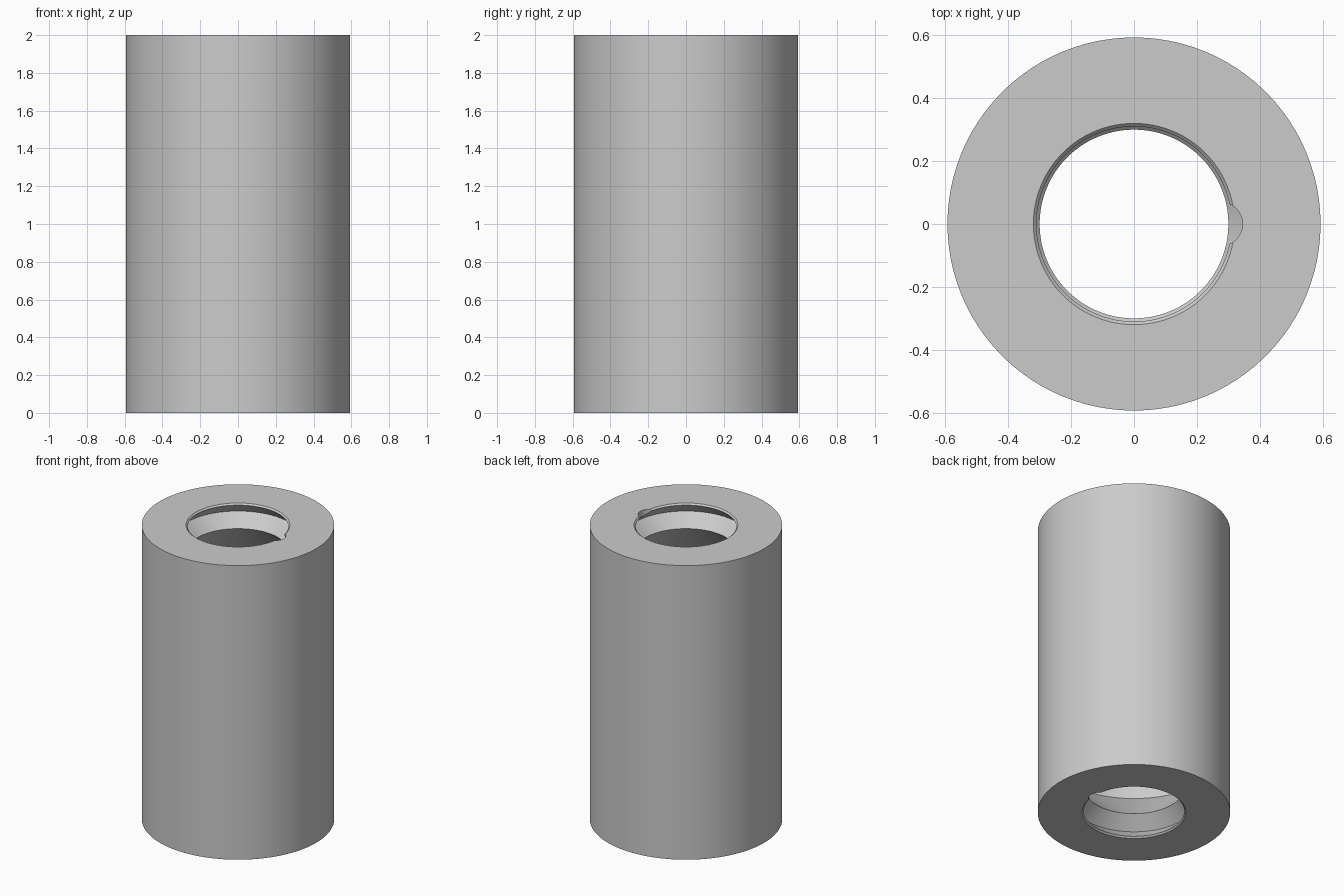
import bpy, bmesh, math

SEGMENTS = 96
HEIGHT = 2.0
OUTER = 0.593

cube = bpy.data.objects.get("Cube")
if cube:
    bpy.data.objects.remove(cube, do_unlink=True)

grey = bpy.data.materials.new("light_grey")
grey.use_nodes = True
colour = (0.6, 0.6, 0.6, 1)
grey.diffuse_color = colour
grey.node_tree.nodes["Principled BSDF"].inputs["Base Color"].default_value = colour

# Half profile as (radius, depth below the end face):
# outer edge, rim chamfer, lip, V groove, ridge, wide inner chamber
half = [(OUTER, 0), (0.32, 0), (0.31, 0.01), (0.385, 0.085),
        (0.30, 0.165), (0.55, 0.417)]
upper = [(r, HEIGHT - d) for r, d in half]
lower = [(r, d) for r, d in reversed(half)]


def lathe(name, profile):
    """Revolve a closed profile around the z axis."""
    bm = bmesh.new()
    rings = []
    for i in range(SEGMENTS):
        a = 2 * math.pi * i / SEGMENTS
        rings.append([bm.verts.new((r * math.cos(a), r * math.sin(a), z))
                      for r, z in profile])
    n = len(profile)
    for i, ring in enumerate(rings):
        nxt = rings[(i + 1) % SEGMENTS]
        for j in range(n):
            k = (j + 1) % n
            bm.faces.new((ring[j], nxt[j], nxt[k], ring[k]))
    bmesh.ops.recalc_face_normals(bm, faces=bm.faces)
    mesh = bpy.data.meshes.new(name)
    bm.to_mesh(mesh)
    bm.free()
    mesh.materials.append(grey)
    obj = bpy.data.objects.new(name, mesh)
    bpy.context.collection.objects.link(obj)
    return obj


sleeve = lathe("sleeve", upper + lower)

# Rounded notch through the lip at each end, on the +x side
for end, z in (("top", HEIGHT), ("bottom", 0)):
    bpy.ops.mesh.primitive_cylinder_add(vertices=48, radius=0.07, depth=0.18,
                                        location=(0.275, 0, z))
    cutter = bpy.context.object
    cutter.name = end + "_notch_cutter"
    cutter.data.materials.append(grey)
    cutter.hide_render = True
    cutter.hide_set(True)
    cut = sleeve.modifiers.new(end + "_notch", 'BOOLEAN')
    cut.operation = 'DIFFERENCE'
    cut.solver = 'EXACT'
    cut.object = cutter

# Bake the cuts and remove the cutters
bpy.context.view_layer.objects.active = sleeve
sleeve.select_set(True)
for modifier in list(sleeve.modifiers):
    cutter = modifier.object
    bpy.ops.object.modifier_apply(modifier=modifier.name)
    bpy.data.objects.remove(cutter, do_unlink=True)

bpy.ops.object.shade_smooth_by_angle(angle=math.radians(30))
